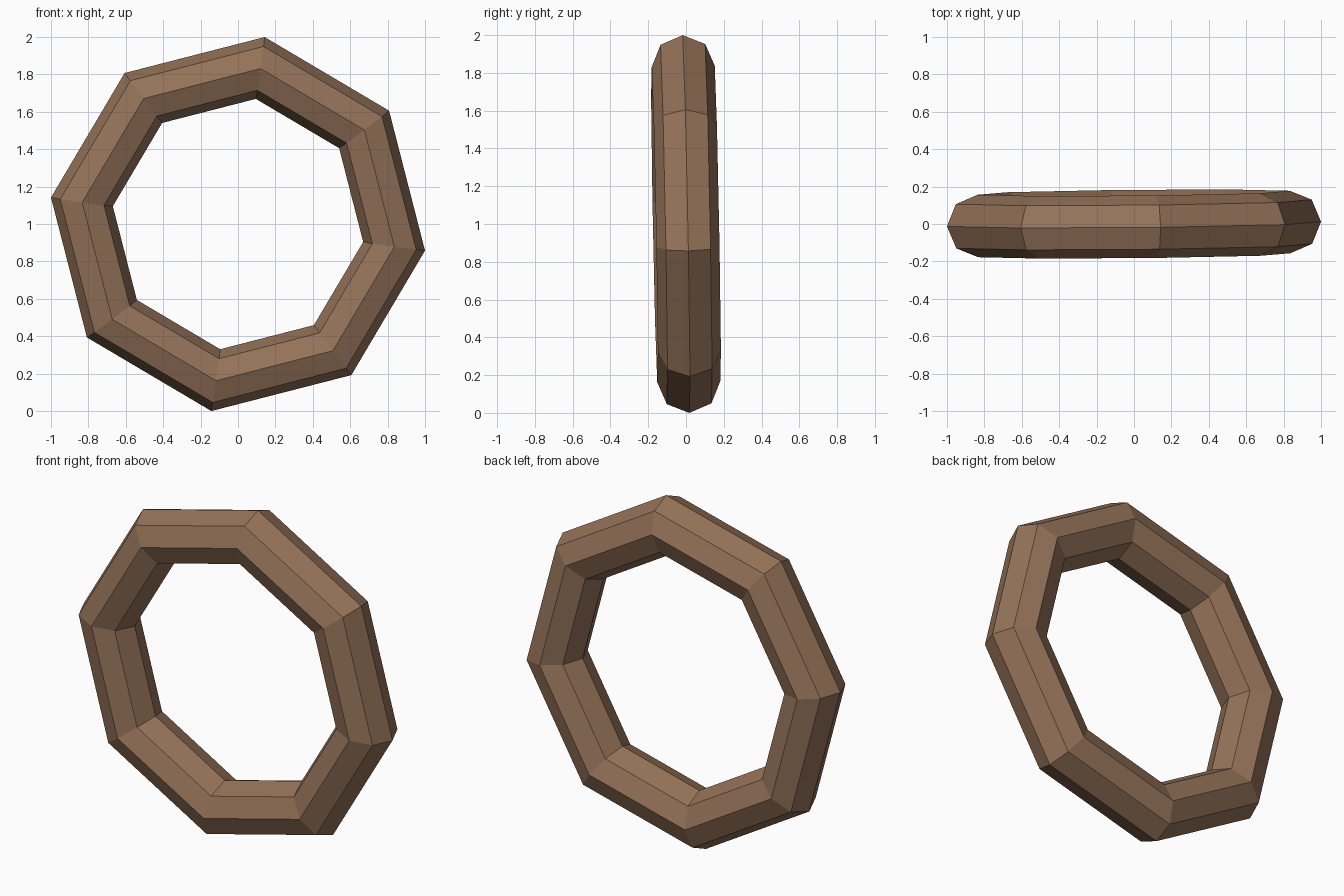
import bpy
from math import radians
from mathutils import Matrix

if "Cube" in bpy.data.objects:
    bpy.data.objects.remove(bpy.data.objects["Cube"])

# Low-poly ring: 8 segments around, 8-sided cross-section
bpy.ops.mesh.primitive_torus_add(major_segments=8, minor_segments=8,
                                 major_radius=0.843, minor_radius=0.167)
ring = bpy.context.object
ring.name = "ring"

# Stand it upright, spun in its plane and leaning very slightly
turn = (Matrix.Rotation(0.010, 4, 'Z')
        @ Matrix.Rotation(radians(90) + 0.019, 4, 'X')
        @ Matrix.Rotation(radians(-8.1), 4, 'Z'))
ring.data.transform(turn)
ring.location.z = -min(v.co.z for v in ring.data.vertices)

for face in ring.data.polygons:
    face.use_smooth = False

# Brown material
brown = bpy.data.materials.new("brown")
brown.diffuse_color = (0.30, 0.17, 0.10, 1)
brown.use_nodes = True
brown.node_tree.nodes["Principled BSDF"].inputs["Base Color"].default_value = brown.diffuse_color
ring.data.materials.append(brown)
